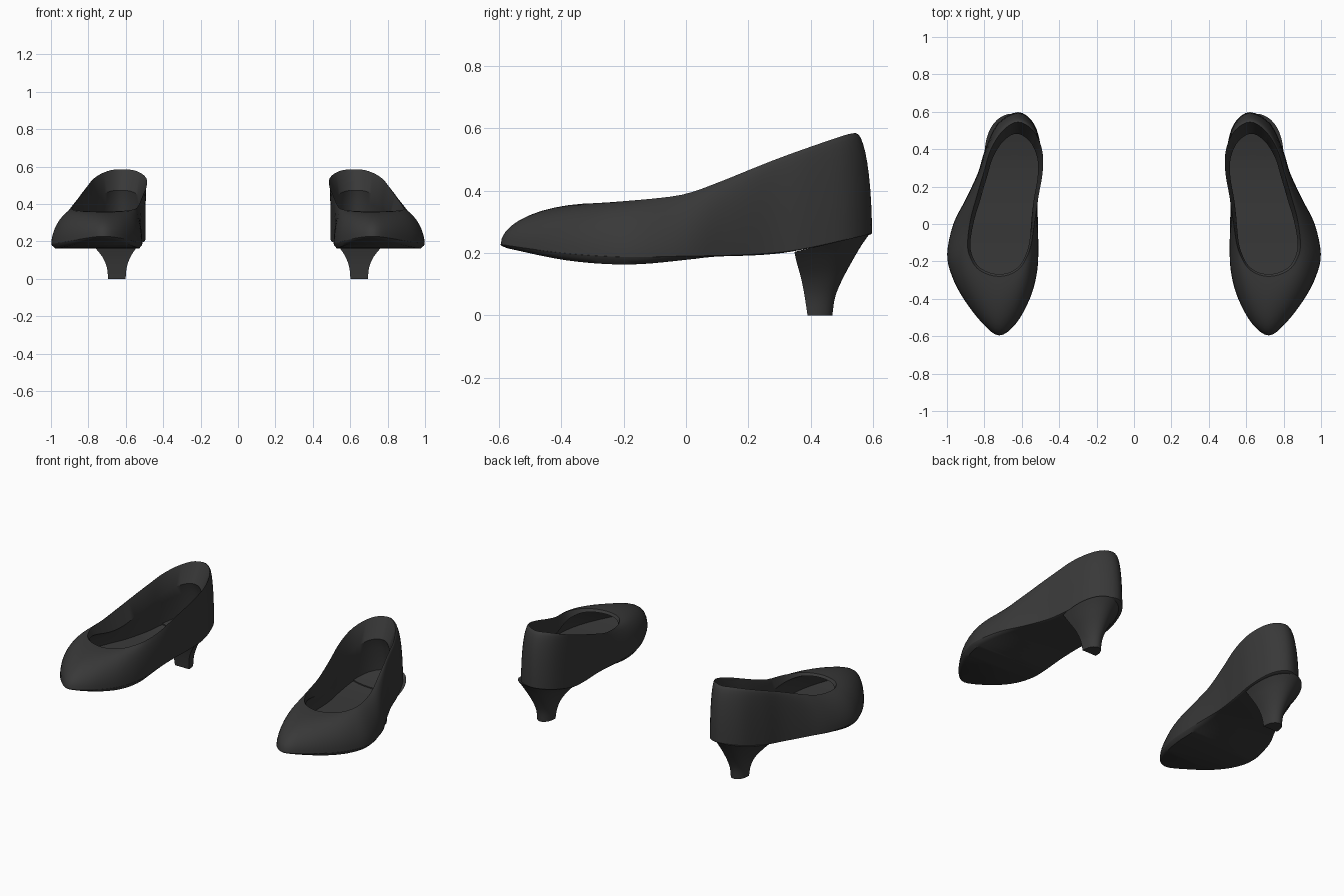
import bpy, bmesh, math
from mathutils import Vector

if "Cube" in bpy.data.objects:
    bpy.data.objects.remove(bpy.data.objects["Cube"], do_unlink=True)


def make_material(name, value):
    mat = bpy.data.materials.new(name)
    mat.use_nodes = True
    colour = (value, value, value, 1)
    mat.diffuse_color = colour
    mat.node_tree.nodes["Principled BSDF"].inputs["Base Color"].default_value = colour
    return mat


leather = make_material("black leather", 0.04)


def build(name, verts, faces, angle=40):
    """Make the left part and its mirrored right twin."""
    for side, sign in (("left", 1), ("right", -1)):
        mesh = bpy.data.meshes.new(side + "_" + name)
        mesh.from_pydata([(sign * x, y, z) for x, y, z in verts], [], faces)
        bm = bmesh.new()
        bm.from_mesh(mesh)
        bmesh.ops.recalc_face_normals(bm, faces=bm.faces)
        bm.to_mesh(mesh)
        bm.free()
        obj = bpy.data.objects.new(mesh.name, mesh)
        bpy.context.collection.objects.link(obj)
        mesh.materials.append(leather)
        bpy.ops.object.select_all(action='DESELECT')
        obj.select_set(True)
        bpy.context.view_layer.objects.active = obj
        bpy.ops.object.shade_smooth_by_angle(angle=math.radians(angle))


def spline(points, steps, closed=True):
    """Catmull-Rom curve through points of any dimension."""
    n, out = len(points), []
    pick = (lambda i: points[i % n]) if closed else (lambda i: points[max(0, min(n - 1, i))])
    for i in range(n if closed else n - 1):
        for s in range(steps):
            t = s / steps
            out.append([0.5 * (2 * b + (c - a) * t + (2 * a - 5 * b + 4 * c - d) * t * t
                               + (3 * b - a - 3 * c + d) * t ** 3)
                        for a, b, c, d in zip(*(pick(i + k) for k in (-1, 0, 1, 2)))])
    return out if closed else out + [list(points[-1])]


def height(table):
    """Smooth height curve along the shoe's length."""
    pts = spline(table, 6, closed=False)

    def at(y):
        if y <= pts[0][0]:
            return pts[0][1]
        for (y0, z0), (y1, z1) in zip(pts, pts[1:]):
            if y <= y1:
                return z0 + (z1 - z0) * (y - y0) / (y1 - y0)
        return pts[-1][1]
    return at


def smooth(a, b, v):
    t = max(0, min(1, (v - a) / (b - a)))
    return t * t * (3 - 2 * t)


def loft(rings):
    """Join closed rings with quads."""
    n = len(rings[0])
    verts = [tuple(p) for ring in rings for p in ring]
    faces = [(r * n + i, r * n + (i + 1) % n, (r + 1) * n + (i + 1) % n, (r + 1) * n + i)
             for r in range(len(rings) - 1) for i in range(n)]
    return verts, faces


def cap(start, n):
    """Fill a toe-to-heel ring with strips across the shoe."""
    half = n // 2
    faces = [(start, start + 1, start + n - 1), (start + half - 1, start + half, start + half + 1)]
    return faces + [(start + k, start + k + 1, start + n - k - 1, start + n - k)
                    for k in range(1, half - 1)]


# Plan stations from the toe round the outer side: outline x, y and rim x, y
stations = [
    (.72, -.595, .72, -.28), (.81, -.53, .785, -.268), (.91, -.4, .84, -.235),
    (.972, -.28, .875, -.18), (.998, -.16, .89, -.11), (.965, 0, .875, .02),
    (.9, .13, .84, .15), (.835, .27, .802, .28), (.795, .4, .765, .4),
    (.73, .535, .7, .5), (.62, .597, .62, .545), (.535, .535, .54, .5),
    (.497, .4, .492, .4), (.502, .27, .488, .28), (.515, .13, .51, .15),
    (.515, 0, .53, .02), (.512, -.16, .55, -.11), (.523, -.28, .575, -.18),
    (.558, -.4, .61, -.235), (.63, -.53, .66, -.268)]
plan = spline(stations, 4)
N = len(plan)
outline = [Vector(p[:2]) for p in plan]
rim = [Vector(p[2:]) for p in plan]

rim_z = height([(-.28, .36), (-.1, .375), (0, .39), (.1, .425), (.3, .505), (.5, .575), (.545, .585)])
seam_z = height([(-.6, .228), (-.4, .2), (-.2, .187), (0, .19), (.2, .195), (.37, .212), (.6, .264)])
sole_z = height([(-.6, .216), (-.4, .176), (-.2, .163), (0, .178), (.1, .188), (.33, .2), (.6, .255)])


def floor_z(y):
    return seam_z(y) + .02


# Upper: rounded outer wall, rolled rim, lining, undercut wall and insole
def outer_ring(angle):
    ring = []
    for b, r in zip(outline, rim):
        flat = .45 * math.exp(-((b.y + .08) / .2) ** 2)
        s, h = 1 - math.cos(angle), math.sin(angle)
        h += (s ** .8 - h) * flat
        p, low = b.lerp(r, s), seam_z(b.y)
        ring.append((p.x, p.y, low + (rim_z(r.y) - low) * h))
    return ring


ledge, inner, floor = [], [], []
for b, r in zip(outline, rim):
    k = smooth(-.3, .15, r.y)
    edge = r.lerp(Vector((.68, .1)), .03 + .11 * k)
    foot = edge.lerp(b, .85 - .5 * k)
    mid = edge.lerp(foot, .6)
    z_edge, z_foot = rim_z(r.y) - .012 - .1 * k, floor_z(foot.y)
    ledge.append((edge.x, edge.y, z_edge))
    inner.append((mid.x, mid.y, z_foot + .7 * (z_edge - z_foot)))
    floor.append((foot.x, foot.y, z_foot))

rings = [outer_ring(math.pi / 2 * i / 10) for i in range(11)] + [ledge, inner, floor]
verts, faces = loft(rings)
build("shoe_upper", verts, faces + cap(0, N) + cap(len(verts) - N, N), 35)

# Sole: thin welt edge tapering to the tread
centre = Vector((.68, 0))


def sole_ring(inset, mix):
    ring = []
    for b in outline:
        p = b + (centre - b).normalized() * inset
        ring.append((p.x, p.y, seam_z(b.y) + (sole_z(b.y) - seam_z(b.y)) * mix))
    return ring


verts, faces = loft([sole_ring(.012, -.2), sole_ring(-.001, 0), sole_ring(.004, .4), sole_ring(.022, 1)])
build("sole", verts, faces + cap(0, N) + cap(len(verts) - N, N))

# Heel pad: thin plate on the back of the insole with a curved front edge
rows = [k for k in range(N // 2) if floor[k][1] > .36]
cols = 6
verts = []
for k in rows:
    a, b = Vector(floor[k]), Vector(floor[N - k])
    for c in range(cols + 1):
        u = c / cols
        p = a.lerp(b, u)
        p.y -= .08 * u * (1 - u) * (1 - smooth(.36, .48, p.y))
        verts.append((p.x, p.y, floor_z(p.y) + .007))
w = cols + 1
faces = [(r * w + c, r * w + c + 1, (r + 1) * w + c + 1, (r + 1) * w + c)
         for r in range(len(rows) - 1) for c in range(cols)]
front = len(verts)
verts += [(x, y, z - .012) for x, y, z in verts[:w]]
faces += [(c, c + 1, front + c + 1, front + c) for c in range(cols)]
build("heel_pad", verts, faces)

# Heel block: flat front, rounded back, flaring to meet the upper
# Each level: z, tilt, front y, back y, centre x, half width
levels = spline([
    (0, 0, .39, .47, .648, .047), (.06, .02, .381, .48, .648, .053),
    (.115, .1, .37, .51, .65, .075), (.17, .2, .355, .555, .654, .115),
    (.204, .24, .348, .589, .654, .146)], 4, closed=False)
arc = 22
rings = []
for z, tilt, y0, y1, cx, hw in levels:
    ring = []
    for i in range(arc + 1):
        a = math.pi * i / arc
        y = y0 + (y1 - y0) * math.sin(a) ** .85
        ring.append((cx + hw * math.cos(a), y, z + tilt * (y - .35) * (z > 0)))
    rings.append(ring)
verts, faces = loft(rings)
n = arc + 1
build("heel", verts, faces + [tuple(range(n)), tuple(range(len(verts) - n, len(verts)))])
